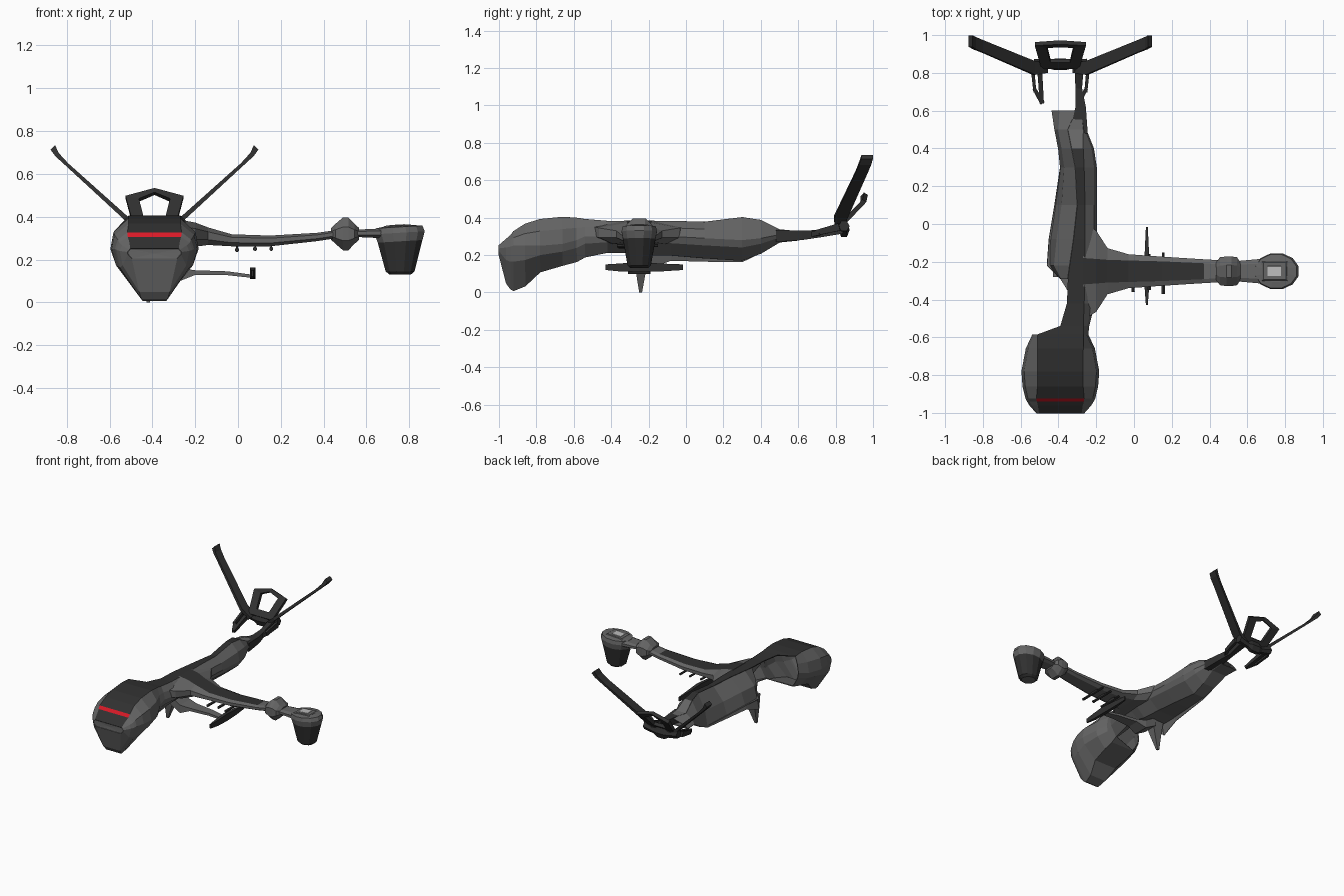
import bpy, bmesh, math
from mathutils import Vector

if "Cube" in bpy.data.objects:
    bpy.data.objects.remove(bpy.data.objects["Cube"])

CX = -0.39   # fuselage centre line
WY = -0.25   # wing centre line


def material(name, c):
    m = bpy.data.materials.new(name)
    m.diffuse_color = (*c, 1)
    m.use_nodes = True
    m.node_tree.nodes["Principled BSDF"].inputs["Base Color"].default_value = m.diffuse_color
    return m


GREY = material("hull_grey", (0.13, 0.13, 0.13))
DARK = material("panel_dark", (0.03, 0.03, 0.03))
RED = material("visor_red", (0.7, 0.01, 0.02))
PALE = material("vent_pale", (0.5, 0.5, 0.5))
MATS = [GREY, DARK, RED, PALE]


def loft(name, rings, closed=True, caps=True, mat=0, pick=None, thick=0):
    """Skin a list of equal-length rings; pick(row, column) gives the material, None leaves a hole."""
    bm = bmesh.new()
    rows = [[bm.verts.new(p) for p in r] for r in rings]
    n = len(rows[0])
    for i in range(len(rows) - 1):
        for j in range(n if closed else n - 1):
            m = pick(i, j) if pick else mat
            if m is None:
                continue
            k = (j + 1) % n
            f = bm.faces.new((rows[i][j], rows[i][k], rows[i + 1][k], rows[i + 1][j]))
            f.material_index = m
    if caps:
        for r in (rows[0], rows[-1]):
            bm.faces.new(r).material_index = mat
    bmesh.ops.remove_doubles(bm, verts=bm.verts, dist=0.0005)
    bmesh.ops.recalc_face_normals(bm, faces=bm.faces)
    me = bpy.data.meshes.new(name)
    bm.to_mesh(me)
    bm.free()
    for m in MATS:
        me.materials.append(m)
    ob = bpy.data.objects.new(name, me)
    bpy.context.collection.objects.link(ob)
    if thick:
        s = ob.modifiers.new("thickness", 'SOLIDIFY')
        s.thickness, s.offset = thick, 0
    return ob


def beam(name, a, b, wa, wb, mat=1, sides=4):
    """Tapered bar between two points; wa and wb are (width, height) at the ends."""
    a, b = Vector(a), Vector(b)
    d = (b - a).normalized()
    side = d.cross(Vector((0, 0, 1))).normalized()
    up = side.cross(d)
    rings = []
    for p, (w, h) in ((a, wa), (b, wb)):
        k = 1 / math.cos(math.pi / sides)
        ang = [(i + 0.5) * math.tau / sides for i in range(sides)]
        rings.append([p + side * math.cos(t) * w * k / 2 + up * math.sin(t) * h * k / 2 for t in ang])
    return loft(name, rings, mat=mat)


# Fuselage: y, top, widest z, bottom, half width, top half width, bottom half width
head = [(-1.0, .25, .235, .205, .125, .112, .105), (-.96, .285, .24, .05, .16, .118, .07),
        (-.937, .304, .245, .018, .175, .124, .06), (-.922, .325, .25, .01, .182, .126, .055),
        (-.86, .365, .25, .035, .197, .12, .065), (-.78, .39, .25, .11, .203, .12, .09),
        (-.66, .402, .26, .145, .18, .12, .10), (-.585, .397, .28, .165, .145, .12, .10)]
# Torn part: same, plus left limits of the surviving top and bottom skin
torn = [(-.54, .39, .30, .19, .15, .12, .10, .0, .09), (-.42, .38, .30, .215, .18, .125, .11, .035, .08),
        (-.29, .38, .30, .215, .19, .13, .11, .04, .0), (-.22, .38, .30, .20, .19, .13, .11, .05, -.07),
        (-.08, .38, .30, .20, .19, .13, .10, .07, -.06), (.10, .375, .29, .185, .19, .13, .10, .09, -.03),
        (.30, .40, .28, .172, .19, .125, .09, .08, .0), (.40, .385, .29, .21, .175, .12, .09, .06, -.01),
        (.50, .335, .31, .27, .135, .12, .09, .04, -.03), (.60, .325, .305, .28, .125, .11, .09, .085, -.045)]


def section(y, zt, zm, zb, w, t, b, cut_top=None, cut_bot=None):
    hi = (w * .93, zm + .55 * (zt - zm))
    lo = (b + (w - b) * .85, zm - .35 * (zm - zb))
    if cut_top is None:
        top = [(-w, zm), (-hi[0], hi[1]), (-t, zt)]
        bot = [(-b, zb), (-lo[0], lo[1]), (-w, zm)]
    else:
        top, bot = [(cut_top, zt)] * 3, [(cut_bot, zb)] * 3
    pts = top + [(t, zt), hi, (w, zm), lo, (b, zb)] + bot
    return [(CX + x, y, z) for x, z in pts]


def hull_panel(i, j):
    if i == 7 and j in (0, 1, 8, 9):    # open back of the head
        return None
    return (2 if i == 2 else 1 if i < 15 else 0) if j == 2 else 0


loft("fuselage_shell", [section(*s) for s in head + torn], closed=False, caps=False,
     thick=.006, pick=hull_panel)
loft("nose_cap", [section(*head[0]), [(CX, -.998, .228)] * 11], closed=False, caps=False)

# Torn side wall hanging from the spine down to the edge of the belly skin
loft("torn_side_wall",
     [[(CX + s[7], s[0], s[1]), (CX + s[7] * .4 + s[8] * .6 - .01, s[0], s[1] * .5 + s[3] * .5),
       (CX + s[8], s[0], s[3] - drop)]
      for s, drop in zip(torn[2:], (.02, .08, .03, .02, .01, 0, 0, 0))], closed=False, caps=False, thick=.004)

# Wing: x, bottom, top, half chord, half width of the top panel
wing = [(-.27, .265, .385, .26, .07), (-.20, .26, .373, .215, .065), (-.14, .268, .35, .122, .06),
        (-.03, .262, .318, .09, .057), (.15, .262, .312, .077, .052), (.37, .286, .325, .063, .042),
        (.46, .30, .338, .058, .035), (.56, .305, .34, .055, .035), (.67, .30, .345, .065, .04)]


def wing_ring(x, zb, zt, c, t):
    m0, m1 = zb + (zt - zb) * .3, zb + (zt - zb) * .75
    half = [(t, zt), (c, m1), (c, m0), (c * .65, zb)]
    return [(x, WY + y, z) for y, z in half] + [(x, WY - y, z) for y, z in half[::-1]]


loft("wing", [wing_ring(*s) for s in wing], pick=lambda i, j: 1 if j == 7 and i < 5 else 0)

# Faceted joint on the wing
loft("wing_joint", [[(x, WY + ry * math.cos(a), .32 + rz * math.sin(a))
                     for a in [(k + .5) * math.tau / 8 for k in range(8)]]
                    for x, ry, rz in ((.435, .05, .03), (.455, .08, .05), (.49, .085, .083),
                                      (.515, .085, .083), (.545, .08, .05), (.565, .05, .03))])


# Engine pod: tapered tub with a stepped lid
def pod_ring(cx, z, rx, ry, slope=.06):
    ang = [(k + .5) * math.tau / 12 for k in range(12)]
    return [(cx + rx * math.cos(a), WY + ry * math.sin(a), z + slope * rx * math.cos(a)) for a in ang]


loft("engine_pod", [pod_ring(.757, .13, .052, .05, 0), pod_ring(.757, .145, .07, .065, 0),
                    pod_ring(.757, .285, .108, .09), pod_ring(.755, .325, .121, .098),
                    pod_ring(.752, .352, .113, .092), pod_ring(.75, .357, .07, .06)],
     pick=lambda i, j: 1 if i < 2 else 0)


def square(cx, z, r, s):
    return [(cx + a * r, WY + b * s, z + .06 * a * r) for a, b in ((-1, -1), (1, -1), (1, 1), (-1, 1))]


loft("pod_lid", [square(.745, .350, .075, .055), square(.745, .361, .06, .045)])
loft("pod_vent", [square(.742, .355, .037, .028), square(.742, .363, .035, .026)], mat=3)

# Small stores hanging below the wing
for i, (x, z, y0, y1) in enumerate(((-.005, .245, -.36, -.17), (.08, .25, -.35, -.16), (.155, .25, -.37, -.15))):
    beam(f"wing_store_{i}", (x, y0, z), (x, y1, z), (.018, .018), (.014, .014), sides=6)
    beam(f"store_pylon_{i}", (x, -.29, z), (x, -.22, z + .022), (.008, .02), (.008, .02))

# Lower stub arm with its long blade, and the torn belly fin
arm = [(-.36, .15, .215, .06), (-.27, .10, .16, .06), (-.2, .128, .15, .045), (-.05, .127, .145, .03), (.06, .115, .13, .02)]
loft("lower_arm", [[(x, WY - c, z0), (x, WY + c, z0), (x, WY + c, z1), (x, WY - c, z1)] for x, z0, z1, c in arm])
blade = [(-.43, .005, .12, .15), (-.35, .011, .112, .155), (-.25, .013, .11, .163),
         (-.14, .011, .112, .155), (-.015, .005, .12, .15)]
loft("arm_blade", [[(.068 - w, y, z0), (.068 + w, y, z0), (.068 + w, y, z1), (.068 - w, y, z1)]
                   for y, w, z0, z1 in blade], mat=1)
loft("belly_fin", [[(x - w, y0, z), (x + w, y0, z), (x + w, y1, z), (x - w, y1, z)]
                   for x, w, y0, y1, z in ((-.38, .05, -.28, -.19, .212), (-.40, .03, -.268, -.215, .11),
                                           (-.42, .008, -.25, -.235, 0))])

# Tail: surviving right boom and hub
loft("tail_boom", [[(x0, y, z0), (x1, y, z0), (x1, y, z1), (x0, y, z1)] for y, x0, x1, z0, z1 in
                   ((.48, -.34, -.245, .27, .335), (.62, -.31, -.255, .28, .33),
                    (.72, -.31, -.275, .295, .335), (.84, -.315, -.265, .315, .37))], mat=1)
loft("tail_hub", [[(CX + x, .845 + c * math.cos(a), z + h * math.sin(a))
                   for a in [k * math.tau / 6 for k in range(6)]]
                  for x, c, z, h in ((-.14, .03, .355, .03), (-.06, .022, .335, .025), (-.03, .03, .335, .045),
                                     (.03, .03, .335, .045), (.06, .022, .335, .025), (.14, .03, .355, .03))], mat=1)

# Mirrored V fins and tail struts: fin sections are dx, z, leading y, trailing y, thickness
fin = [(.075, .34, .80, .86, .03), (.14, .40, .79, .862, .022), (.41, .645, .907, .972, .016),
       (.455, .69, .925, .99, .022), (.475, .724, .938, .999, .03)]
for s, side in ((1, "right"), (-1, "left")):
    loft(f"tail_fin_{side}",
         [[(CX + s * (dx + e * t * .35), y, z - e * t * .35) for e, y in ((-1, y0), (1, y0), (1, y1), (-1, y1))]
          for dx, z, y0, y1, t in fin], mat=1)
    beam(f"outer_strut_{side}", (CX + s * .147, .82, .35), (CX + s * .135, .70, .32), (.018, .04), (.016, .03))
    beam(f"outer_strut_tip_{side}", (CX + s * .137, .715, .322), (CX + s * .095, .64, .30), (.018, .03), (.025, .02))
    beam(f"inner_strut_{side}", (CX + s * .11, .83, .35), (CX + s * .098, .64, .30), (.026, .04), (.022, .02))

# Raked five-sided hoop above the hub
outer = [(-.10, .36), (-.135, .49), (0, .528), (.135, .49), (.10, .36)]
inner = [(-.052, .395), (-.072, .478), (0, .508), (.072, .478), (.052, .395)]


def hoop(pts, top):
    return [(CX + x, min(.83 + (z - .36) * .95, top), z) for x, z in pts]


loft("tail_hoop", [hoop(outer, .962), hoop(inner, .945)], caps=False, mat=1, thick=.025)
